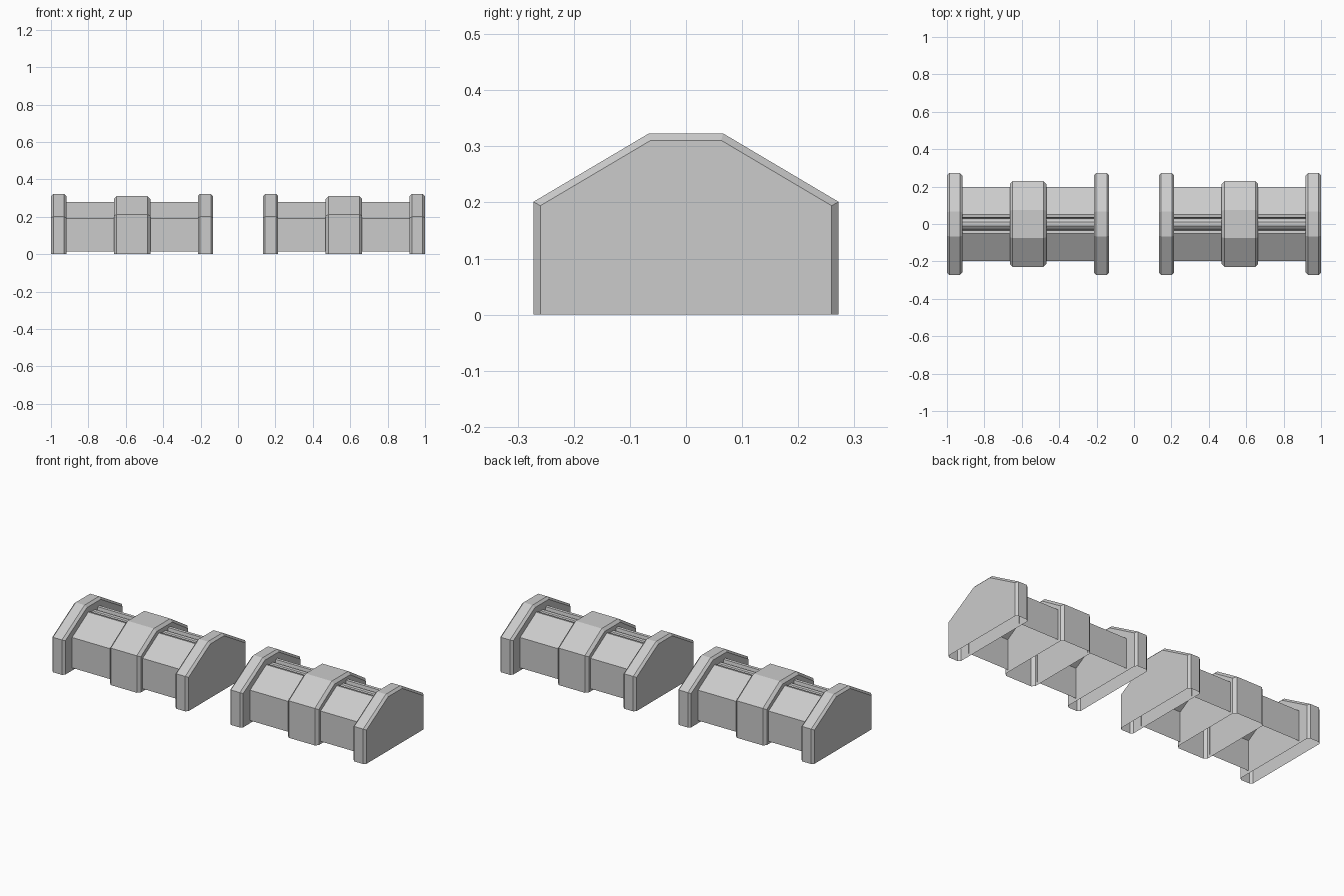
import bpy, bmesh

if "Cube" in bpy.data.objects:
    bpy.data.objects.remove(bpy.data.objects["Cube"])


def mirrored(half):
    """Half profile (y, z) from bottom outside to the ridge, mirrored in y."""
    return half + [(-y, z) for y, z in reversed(half)]


def gable(side, shoulder, flat, top, bottom=0.0, inset=0.0):
    return mirrored([(side - inset, bottom), (side - inset, shoulder - inset * 0.55),
                     (flat - inset * 0.25, top - inset)])


def shell(name, sections, capped=True):
    """Loft open-bottomed profiles along x; sections are (x, profile)."""
    bm = bmesh.new()
    rows = [[bm.verts.new((x, y, z)) for y, z in prof] for x, prof in sections]
    for a, b in zip(rows, rows[1:]):
        for i in range(len(a) - 1):
            bm.faces.new((a[i], a[i + 1], b[i + 1], b[i]))
    if capped:
        bm.faces.new(rows[0][::-1])
        bm.faces.new(rows[-1])
    bmesh.ops.recalc_face_normals(bm, faces=bm.faces)
    # open shells: make sure the roof faces point up
    bm.normal_update()
    if max(bm.faces, key=lambda f: f.calc_center_median().z).normal.z < 0:
        bmesh.ops.reverse_faces(bm, faces=bm.faces)
    mesh = bpy.data.meshes.new(name)
    bm.to_mesh(mesh)
    bm.free()
    obj = bpy.data.objects.new(name, mesh)
    bpy.context.collection.objects.link(obj)
    return obj


def bevelled_block(name, x, half_len, bevel, dims):
    full, small = gable(*dims), gable(*dims, inset=bevel)
    shell(name, [(x - half_len, small), (x - half_len + bevel, full),
                 (x + half_len - bevel, full), (x + half_len, small)])


# gabled body with a slot along the ridge, and the rail lying in the slot
body = mirrored([(0.197, 0.015), (0.197, 0.19), (0.05, 0.28),
                 (0.036, 0.278), (0.03, 0.245)])
rail = mirrored([(0.03, 0.245), (0.024, 0.262), (0.011, 0.272)])

for label, cx in (("left", -0.5665), ("right", 0.5665)):
    # middle collar
    bevelled_block(label + "_collar", cx, 0.0975, 0.015, (0.229, 0.213, 0.075, 0.311))
    for end, s in (("outer_a", -1), ("outer_b", 1)):
        # end plates
        bevelled_block(f"{label}_end_plate_{end}", cx + s * 0.3925, 0.041, 0.0125,
                       (0.272, 0.201, 0.066, 0.323))
        # body segments between collar and plates
        x0, x1 = sorted((cx + s * 0.095, cx + s * 0.354))
        shell(f"{label}_body_{end}", [(x0, body), (x1, body)], capped=False)
        shell(f"{label}_ridge_rail_{end}", [(x0, rail), (x1, rail)], capped=False)
